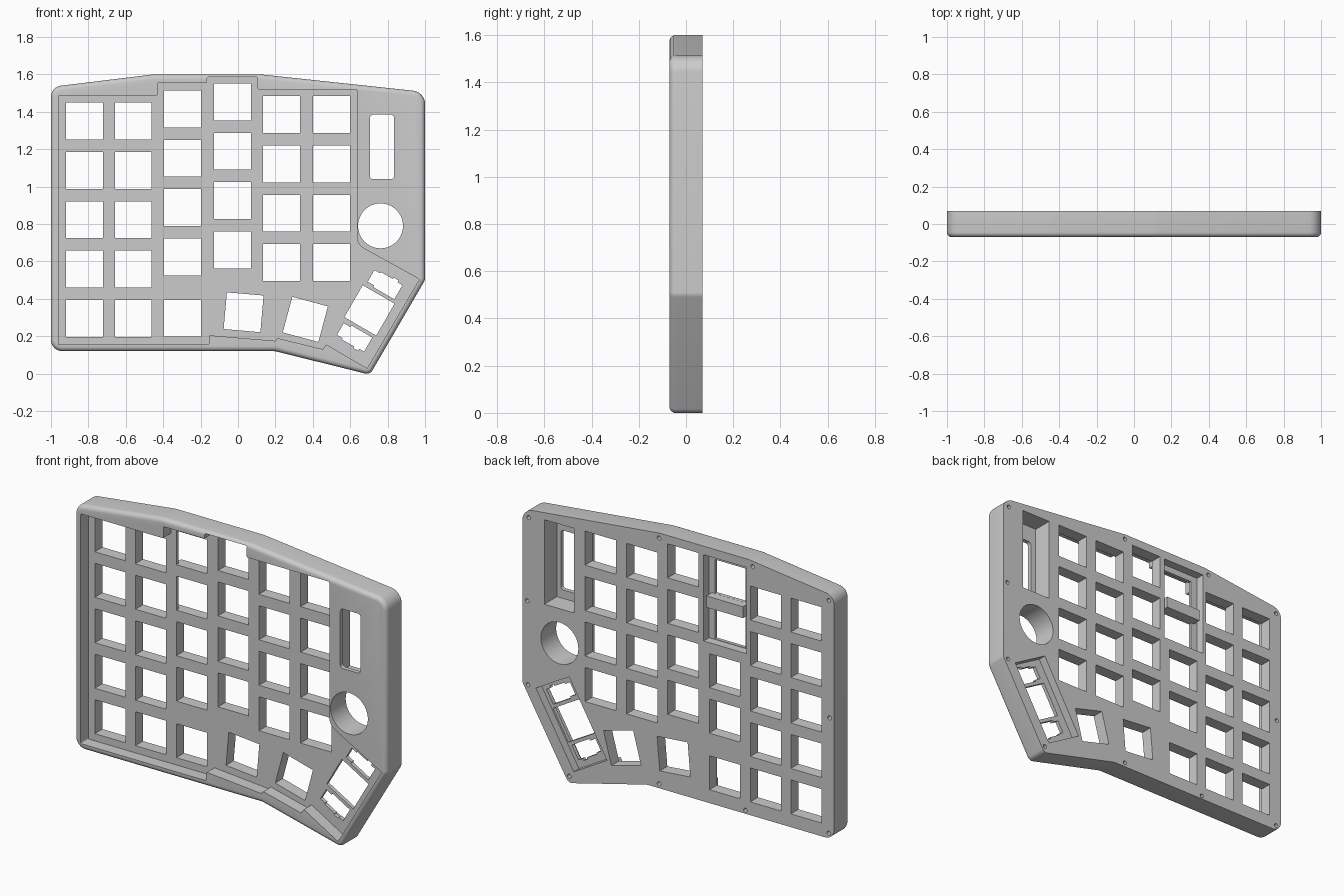
import bpy, bmesh, math
from mathutils import Vector

if "Cube" in bpy.data.objects:
    bpy.data.objects.remove(bpy.data.objects["Cube"])

FRONT, FLOOR, BACK = -0.07, 0.0, 0.07


def rounded(pts, radii, seg=6):
    """Fillet each corner of a closed (x, z) polygon."""
    out, n = [], len(pts)
    for i in range(n):
        r = radii[i] if isinstance(radii, (list, tuple)) else radii
        p = Vector(pts[i])
        if not r:
            out.append(tuple(p))
            continue
        a = (Vector(pts[i - 1]) - p).normalized()
        b = (Vector(pts[(i + 1) % n]) - p).normalized()
        half = a.angle(b) / 2
        c = p + (a + b).normalized() * (r / math.sin(half))
        t = r / math.tan(half)
        s, e = p + a * t - c, p + b * t - c
        for k in range(seg + 1):
            out.append(tuple(c + s.lerp(e, k / seg).normalized() * r))
    return out


def rect(cx, cz, w, h, deg=0, du=0, dv=0):
    """Rectangle turned by deg; du, dv shift it in its own axes."""
    c, s = math.cos(math.radians(deg)), math.sin(math.radians(deg))
    uv = [(du + a * w / 2, dv + b * h / 2) for a, b in ((-1, -1), (1, -1), (1, 1), (-1, 1))]
    return [(cx + u * c - v * s, cz + u * s + v * c) for u, v in uv]


def turned(cx, cz, uv, deg):
    c, s = math.cos(math.radians(deg)), math.sin(math.radians(deg))
    return [(cx + u * c - v * s, cz + u * s + v * c) for u, v in uv]


def circle(cx, cz, r, n):
    return [(cx + r * math.cos(2 * math.pi * k / n), cz + r * math.sin(2 * math.pi * k / n))
            for k in range(n)]


def prisms(name, items, bevel=0):
    """One object from (polygon, y0, y1) prisms; bevel rounds the front rim."""
    bm = bmesh.new()
    for poly, y0, y1 in items:
        f = [bm.verts.new((x, y0, z)) for x, z in poly]
        b = [bm.verts.new((x, y1, z)) for x, z in poly]
        n = len(poly)
        front = bm.faces.new(f)
        bm.faces.new(b[::-1])
        for i in range(n):
            j = (i + 1) % n
            bm.faces.new((f[j], f[i], b[i], b[j]))
    bmesh.ops.recalc_face_normals(bm, faces=bm.faces)
    if bevel:
        bmesh.ops.bevel(bm, geom=list(front.edges), offset=bevel, segments=5,
                        profile=0.5, affect='EDGES')
    me = bpy.data.meshes.new(name)
    bm.to_mesh(me)
    bm.free()
    ob = bpy.data.objects.new(name, me)
    bpy.context.collection.objects.link(ob)
    return ob


def cut(target, items):
    cutter = prisms("cutter", items)
    cutter.hide_render = True
    m = target.modifiers.new("cut", 'BOOLEAN')
    m.operation, m.solver, m.object = 'DIFFERENCE', 'EXACT', cutter
    bpy.context.view_layer.objects.active = target
    bpy.ops.object.modifier_apply(modifier=m.name)
    bpy.data.objects.remove(cutter)


# Case body with rounded front rim
outline = [(-1, 0.12), (0.2, 0.12), (0.705, -0.006), (1, 0.5), (1, 1.506),
           (0.12, 1.6), (-0.45, 1.6), (-1, 1.533)]
case = prisms("keyboard_case",
              [(rounded(outline, [0.06, 0.1, 0.035, 0.04, 0.07, 0.15, 0.15, 0.06]), FRONT, BACK)],
              bevel=0.026)

# Stepped recess around the keys
recess = [(-0.96, 0.155), (-0.155, 0.155), (-0.155, 0.205), (0.2, 0.175), (0.21, 0.19),
          (0.455, 0.13), (0.47, 0.157), (0.69, 0.028), (0.97, 0.505), (0.635, 0.69),
          (0.635, 1.52), (0.105, 1.52), (0.105, 1.585), (-0.165, 1.585), (-0.165, 1.555),
          (-0.43, 1.555), (-0.43, 1.487), (-0.96, 1.487)]
radii = [0.006] * len(recess)
radii[9] = 0.07
cut(case, [(rounded(recess, radii, 4), -0.2, FLOOR)])

# Key openings: column x, top row z, number of regular rows
holes = []
PITCH, KEY = 0.2637, 0.197
for x, top, rows in ((-0.82, 1.35, 5), (-0.56, 1.35, 5), (-0.297, 1.415, 4),
                     (-0.03, 1.453, 4), (0.233, 1.385, 4), (0.5, 1.385, 4)):
    holes += [rect(x, top - PITCH * r, KEY, KEY) for r in range(rows)]
holes.append(rect(-0.297, 0.296, KEY, KEY))
holes.append(rect(0.03, 0.328, KEY, KEY, -5))
holes.append(rect(0.36, 0.29, KEY, KEY, -15))

# Wide thumb key with stabiliser openings
TX, TZ, TA = 0.703, 0.338, 60
holes.append(rect(TX, TZ, KEY, KEY, TA))
half = [(0.118, -0.085), (0.205, -0.085), (0.205, -0.055), (0.217, -0.055), (0.217, -0.025),
        (0.208, -0.025), (0.208, 0.05), (0.2, 0.05), (0.2, 0.085), (0.128, 0.085),
        (0.128, 0.045), (0.118, 0.045)]
holes.append(turned(TX, TZ, half, TA))
holes.append(turned(TX, TZ, [(-u, v) for u, v in half], TA))

# Display window and round knob opening
holes.append(rounded(rect(0.77, 1.212, 0.13, 0.345), 0.018))
holes.append(circle(0.762, 0.79, 0.12, 64))
cut(case, [(h, -0.2, 0.2) for h in holes])

# Back pockets and blind screw holes
screws = [(0.96, 1.465), (0.97, 0.98), (0.965, 0.495), (0.7, 0.035), (0.124, 1.57),
          (-0.477, 1.565), (-0.965, 1.5), (-0.97, 0.82), (-0.965, 0.15), (-0.43, 0.14),
          (0.124, 0.145)]
back = [(rect(0.765, 1.235, 0.19, 0.49), -0.045, 0.2),
        (rect(-0.3, 1.3, 0.275, 0.5), 0.02, 0.2),
        (rect(0.686, 0.34, 0.485, 0.246, TA), 0.022, 0.2)]
back += [(circle(x, z, 0.012, 16), 0.02, 0.2) for x, z in screws]
cut(case, back)

# Bar bridging the back pocket between two key openings
bar = prisms("pocket_bar", [(rect(-0.297, 1.283, 0.235, 0.066), 0.015, BACK)])

# Smooth rounded surfaces, keep crisp edges
bpy.ops.object.select_all(action='DESELECT')
case.select_set(True)
bpy.context.view_layer.objects.active = case
bpy.ops.object.shade_smooth_by_angle(angle=math.radians(30))
